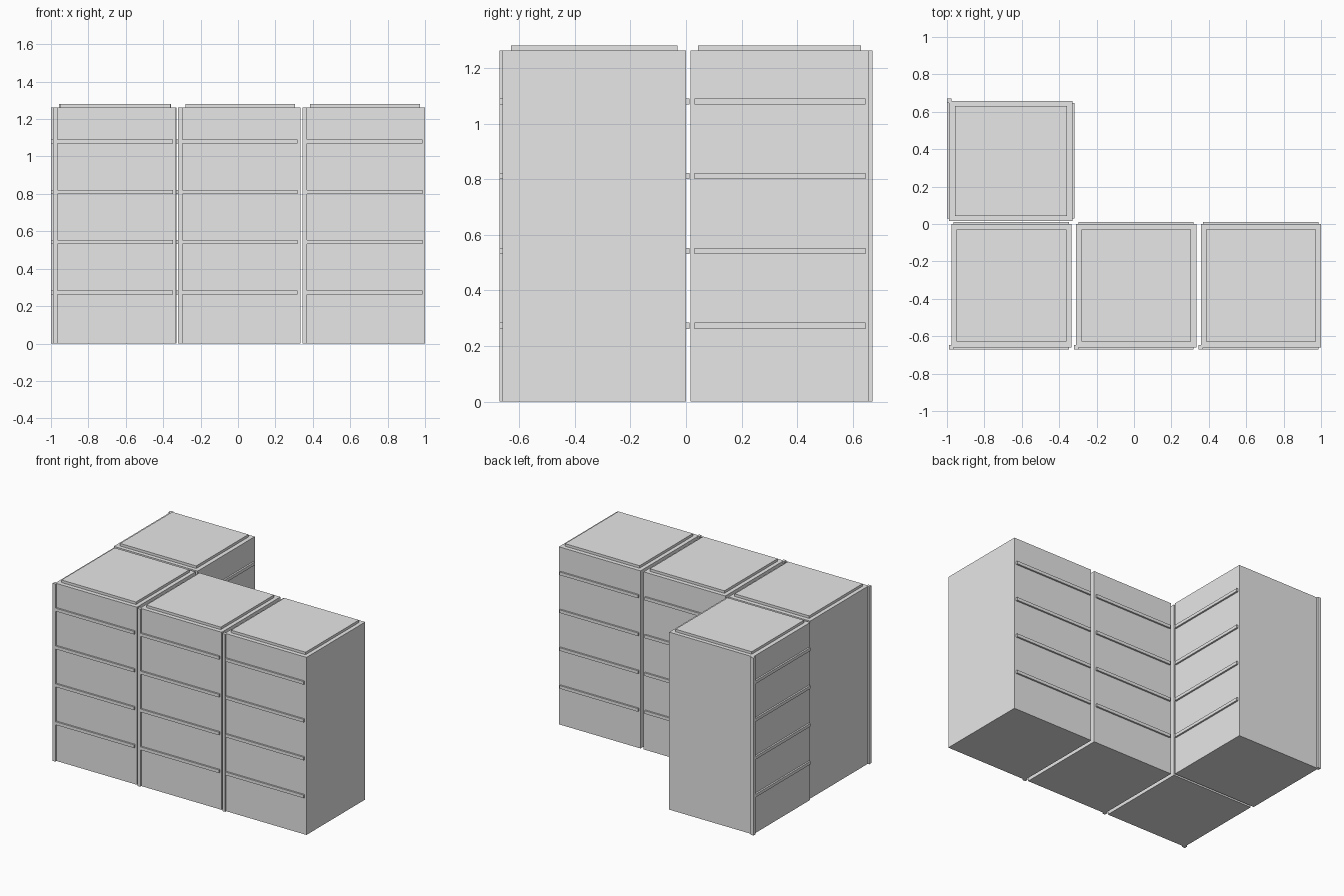
import bpy
import bmesh
from math import radians
from mathutils import Matrix, Vector

default = bpy.data.objects.get("Cube")
if default:
    bpy.data.objects.remove(default, do_unlink=True)

# Single plain grey finish
grey = bpy.data.materials.new("light_grey")
grey.use_nodes = True
colour = (0.8, 0.8, 0.8, 1.0)
grey.diffuse_color = colour
grey.node_tree.nodes["Principled BSDF"].inputs["Base Color"].default_value = colour

WIDTH, DEPTH, HEIGHT = 0.642, 0.659, 1.262
TRIM = 0.012           # how far posts and rails stand proud
RAIL_STEP, RAIL_HALF = 0.269, 0.011


def boxes(name, spans, placement):
    """One object made of boxes, each given by its low and high corner."""
    bm = bmesh.new()
    for low, high in spans:
        low, high = Vector(low), Vector(high)
        matrix = Matrix.Translation((low + high) / 2) @ Matrix.Diagonal((*(high - low), 1))
        bmesh.ops.create_cube(bm, size=1, matrix=matrix)
    bm.transform(placement)
    mesh = bpy.data.meshes.new(name)
    bm.to_mesh(mesh)
    bm.free()
    mesh.materials.append(grey)
    obj = bpy.data.objects.new(name, mesh)
    bpy.context.collection.objects.link(obj)
    return obj


def cabinet(label, placement):
    """Local frame: front left bottom corner at the origin, front faces -y."""
    boxes(label + "_body", [((0, 0, 0), (WIDTH, DEPTH, HEIGHT))], placement)
    # Raised panel on the top
    boxes(label + "_top_panel",
          [((0.028, 0.03, HEIGHT), (WIDTH - 0.028, DEPTH - 0.03, 1.28))], placement)
    # Upright post wrapping the front left corner
    boxes(label + "_corner_post",
          [((-TRIM, -TRIM, 0), (0.011, TRIM, HEIGHT))], placement)
    # Horizontal rails on the front and the back
    for side, near, far in (("front", -TRIM, 0), ("back", DEPTH, DEPTH + TRIM)):
        spans = []
        for row in range(1, 5):
            z = row * RAIL_STEP + 0.004
            spans.append(((0.012, near, z - RAIL_HALF),
                          (WIDTH - 0.014, far, z + RAIL_HALF)))
        boxes(f"{label}_{side}_rails", spans, placement)


# Row of three cabinets along the front
for i, label in enumerate(("right_cabinet", "middle_cabinet", "left_cabinet")):
    cabinet(label, Matrix.Translation((-0.976 + i * 0.667, -DEPTH, 0)))

# Fourth cabinet turned sideways behind the row
cabinet("rear_cabinet",
        Matrix.Translation((-0.988, 0.658, 0)) @ Matrix.Rotation(radians(-90), 4, "Z"))
